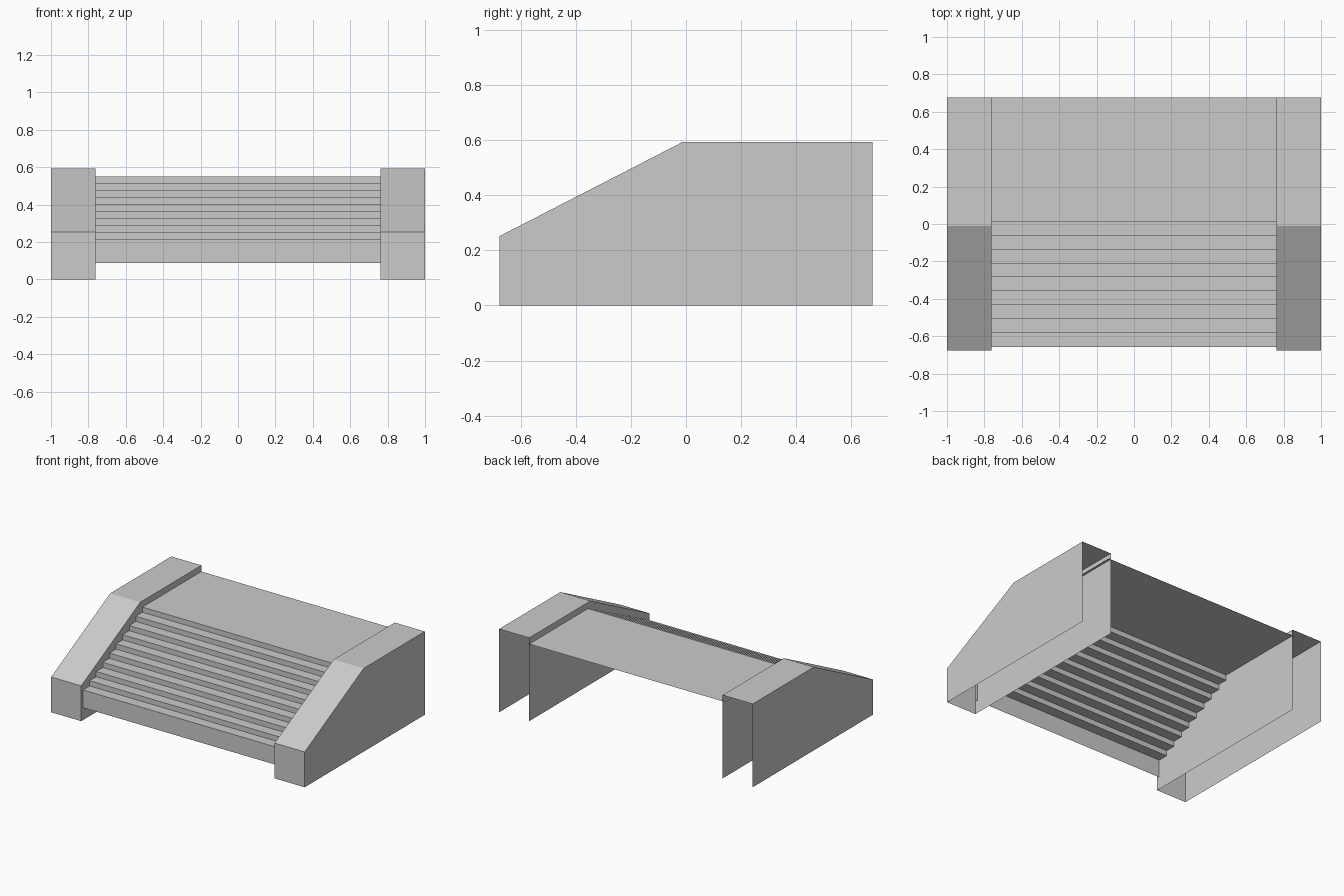
import bpy

if "Cube" in bpy.data.objects:
    bpy.data.objects.remove(bpy.data.objects["Cube"])

# Overall measurements
Y_FRONT, Y_BACK = -0.677, 0.677
X_OUT, X_IN = 1.0, 0.763
STAIR_HALF = 0.778          # the flight runs slightly into the side piers

grey = bpy.data.materials.new("stone_grey")
grey.diffuse_color = (0.6, 0.6, 0.6, 1.0)
grey.use_nodes = True
grey.node_tree.nodes["Principled BSDF"].inputs["Base Color"].default_value = grey.diffuse_color


def sheet_object(name, verts, faces):
    mesh = bpy.data.meshes.new(name)
    mesh.from_pydata(verts, [], faces)
    mesh.materials.append(grey)
    obj = bpy.data.objects.new(name, mesh)
    bpy.context.collection.objects.link(obj)
    return obj


def strip(profile, x0, x1):
    """Sweep an open (y, z) profile from x0 to x1; returns verts and quads."""
    n = len(profile)
    verts = [(x, y, z) for x in (x0, x1) for y, z in profile]
    faces = [(i, n + i, n + i + 1, i + 1) for i in range(n - 1)]
    return verts, faces


# Side piers: front, sloped cap, flat top and two side walls; open back and base
pier_profile = [(Y_FRONT, 0.0), (Y_FRONT, 0.252), (-0.012, 0.594),
                (Y_BACK, 0.594), (Y_BACK, 0.0)]
for name, x0, x1 in (("left_pier", -X_OUT, -X_IN), ("right_pier", X_IN, X_OUT)):
    verts, faces = strip(pier_profile, x0, x1)
    faces.pop()                                   # leave the back open
    n = len(pier_profile)
    faces += [tuple(range(n)), tuple(reversed(range(n, 2 * n)))]
    sheet_object(name, verts, faces)

# Flight of steps with landing: a thin folded sheet, open underneath
STEPS = 10
RUN, RISE = 0.0745, 0.0372
y, z = -0.657, 0.215
stair_profile = [(y, 0.088)]
for i in range(STEPS):
    stair_profile.append((y, z))
    if i < STEPS - 1:
        y += RUN
        stair_profile.append((y, z))
        z += RISE
stair_profile.append((Y_BACK, z))                 # landing
sheet_object("steps_and_landing", *strip(stair_profile, -STAIR_HALF, STAIR_HALF))
